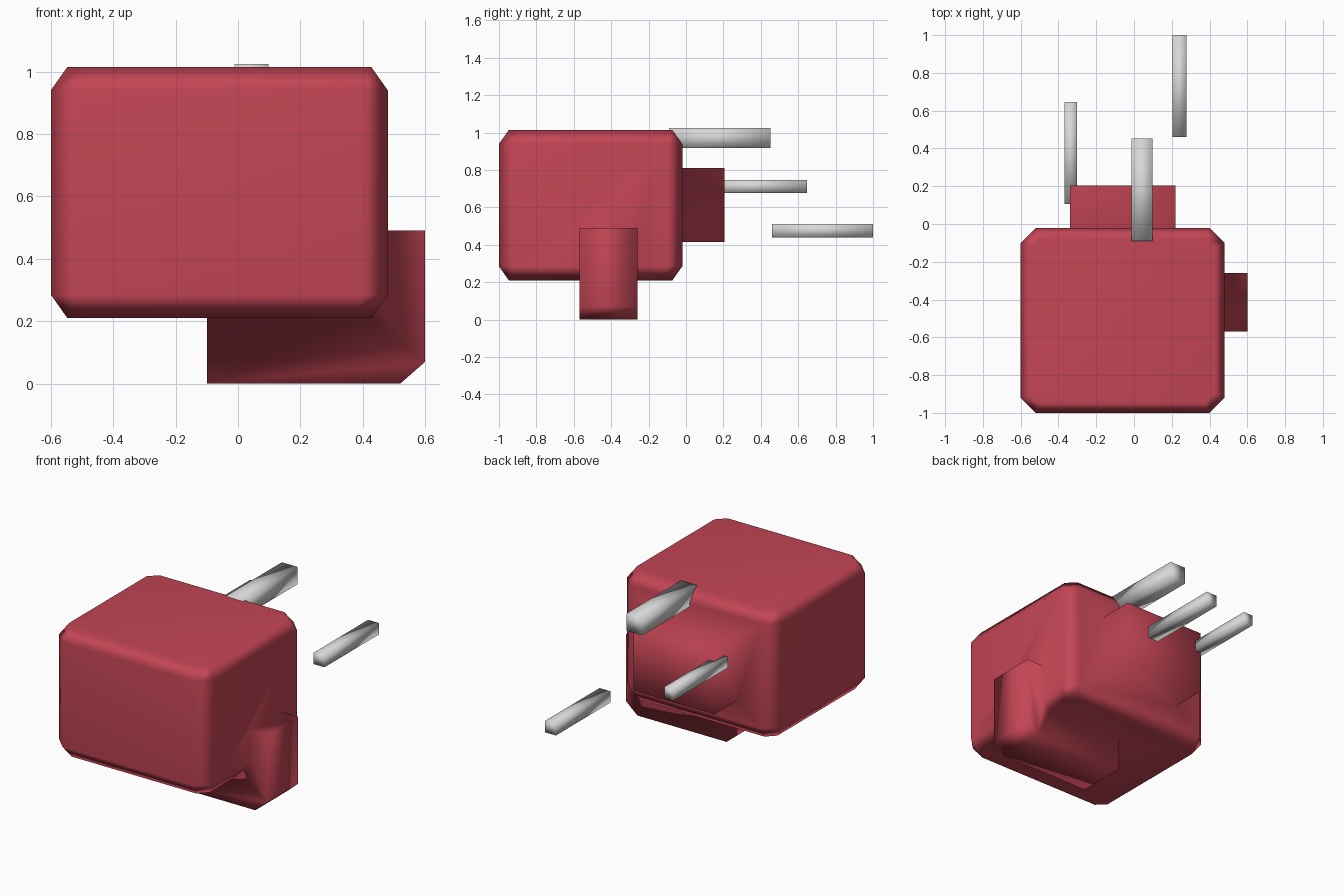
import bpy
import bmesh

cube = bpy.data.objects.get("Cube")
if cube:
    bpy.data.objects.remove(cube, do_unlink=True)


def material(name, rgb, roughness):
    m = bpy.data.materials.new(name)
    m.use_nodes = True
    m.diffuse_color = (*rgb, 1)
    bsdf = next(n for n in m.node_tree.nodes if n.type == 'BSDF_PRINCIPLED')
    bsdf.inputs["Base Color"].default_value = (*rgb, 1)
    bsdf.inputs["Roughness"].default_value = roughness
    return m


RED = material("red plastic", (0.55, 0.06, 0.09), 0.5)
GREY = material("light grey metal", (0.68, 0.68, 0.68), 0.5)


def loft(name, rings, mat):
    """Closed, smooth-shaded solid through a stack of rings with equal point counts."""
    bm = bmesh.new()
    loops = [[bm.verts.new(p) for p in ring] for ring in rings]
    for a, b in zip(loops, loops[1:]):
        for i in range(len(a)):
            j = (i + 1) % len(a)
            bm.faces.new((a[i], a[j], b[j], b[i]))
    bm.faces.new(loops[0][::-1])
    bm.faces.new(loops[-1])
    bmesh.ops.recalc_face_normals(bm, faces=bm.faces)
    for f in bm.faces:
        f.smooth = True
    mesh = bpy.data.meshes.new(name)
    bm.to_mesh(mesh)
    bm.free()
    mesh.materials.append(mat)
    ob = bpy.data.objects.new(name, mesh)
    bpy.context.collection.objects.link(ob)
    return ob


def box(name, x, y, z, mat):
    ring = [(x[0], y[0]), (x[1], y[0]), (x[1], y[1]), (x[0], y[1])]
    return loft(name, [[(*p, h) for p in ring] for h in z], mat)


def chamfered_ring(x, y, z, cut, inset):
    """Octagonal outline: a rectangle with its corners cut off."""
    x0, x1 = x[0] + inset, x[1] - inset
    y0, y1 = y[0] + inset, y[1] - inset
    c = cut - inset * 0.5
    return [(x0 + c, y0, z), (x1 - c, y0, z), (x1, y0 + c, z), (x1, y1 - c, z),
            (x1 - c, y1, z), (x0 + c, y1, z), (x0, y1 - c, z), (x0, y0 + c, z)]


# Main block with chamfered edges
BX, BY = (-0.60, 0.48), (-1.0, -0.02)
body = loft("main_block",
            [chamfered_ring(BX, BY, z, 0.08, inset)
             for z, inset in ((0.21, 0.053), (0.285, 0), (0.94, 0), (1.015, 0.053))],
            RED)

# Lower side block, with one cut bottom corner
profile = [(-0.10, 0), (0.52, 0), (0.60, 0.07), (0.60, 0.49), (-0.10, 0.49)]
side = loft("side_block", [[(x, y, z) for x, z in profile] for y in (-0.57, -0.26)], RED)

# Rear block
rear = box("rear_block", (-0.34, 0.22), (-0.15, 0.205), (0.415, 0.81), RED)

# Fuse the blocks into one smooth body
bpy.ops.object.select_all(action='DESELECT')
bpy.context.view_layer.objects.active = body
body.select_set(True)
for part in (side, rear):
    mod = body.modifiers.new("join " + part.name, 'BOOLEAN')
    mod.operation = 'UNION'
    mod.solver = 'EXACT'
    mod.object = part
    bpy.ops.object.modifier_apply(modifier=mod.name)
    bpy.data.objects.remove(part, do_unlink=True)
for poly in body.data.polygons:
    poly.use_smooth = True
body.modifiers.new("weighted normals", 'WEIGHTED_NORMAL')

# Three square rods behind the body
rods = {
    "upper_rod": ((-0.012, 0.098), (-0.09, 0.452), (0.917, 1.025)),
    "right_rod": ((-0.367, -0.302), (0.107, 0.647), (0.678, 0.746)),
    "left_rod": ((0.204, 0.279), (0.46, 1.0), (0.44, 0.512)),
}
for name, (x, y, z) in rods.items():
    box(name, x, y, z, GREY)
